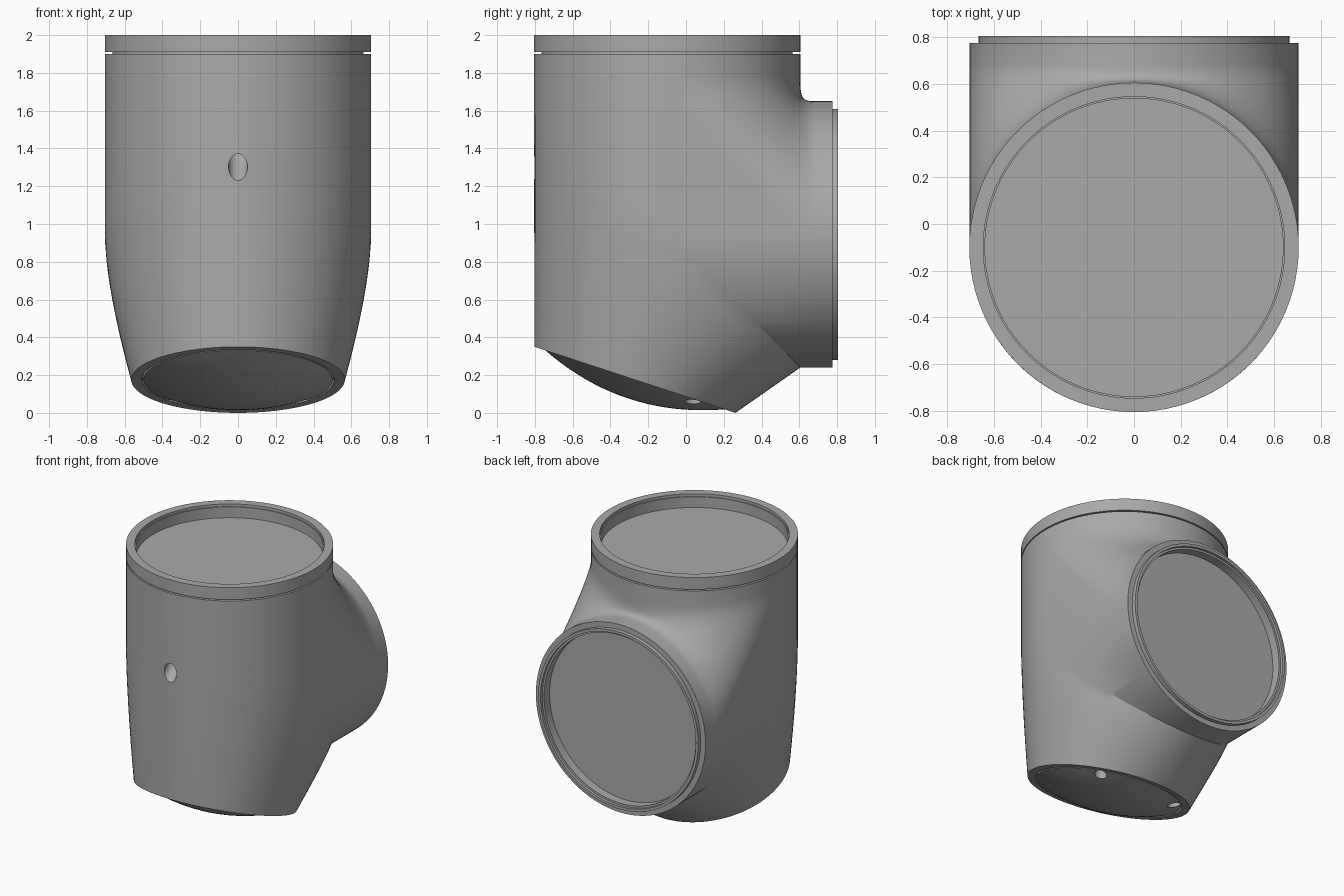
import bpy, bmesh, math
from mathutils import Vector, Matrix

if "Cube" in bpy.data.objects:
    bpy.data.objects.remove(bpy.data.objects["Cube"])

N = 96                      # sides of every round section
Q, H = N // 4, N // 2
R = 0.705                   # pipe radius
CY, CZ = -0.10, 0.945       # upright axis (y) and rear axis (z)
CAP = Vector((0, -0.27, 0.175))           # centre of tilted base
TILT = math.radians(18.2)
U = Vector((0, math.cos(TILT), -math.sin(TILT)))   # along the base plane
OUT = Vector((0, -math.sin(TILT), -math.cos(TILT)))  # out of the base

grey = bpy.data.materials.new("grey")
grey.diffuse_color = (0.40, 0.40, 0.40, 1)
grey.use_nodes = True
grey.node_tree.nodes["Principled BSDF"].inputs["Base Color"].default_value = grey.diffuse_color


def sc(i):
    a = 2 * math.pi * i / N
    return math.sin(a), math.cos(a)


def loop(bm, f):
    return [bm.verts.new(f(*sc(i))) for i in range(N)]


def top_ring(bm, r, z):
    return loop(bm, lambda s, c: (r * s, CY + r * c, z))


def rear_ring(bm, r, y):
    return loop(bm, lambda s, c: (r * s, y, CZ + r * c))


def base_ring(bm, r, h):
    return loop(bm, lambda s, c: CAP + Vector((r * s, 0, 0)) + U * r * c + OUT * h)


def strip(bm, a, b):
    for i in range(len(a) - 1):
        bm.faces.new((a[i], a[i + 1], b[i + 1], b[i]))


def chain(bm, rings, close=True):
    for a, b in zip(rings, rings[1:]):
        strip(bm, a + a[:1], b + b[:1])
    if close:
        bm.faces.new(rings[-1])


def finish(bm, name):
    bmesh.ops.recalc_face_normals(bm, faces=bm.faces)
    me = bpy.data.meshes.new(name)
    bm.to_mesh(me)
    bm.free()
    ob = bpy.data.objects.new(name, me)
    me.materials.append(grey)
    bpy.context.collection.objects.link(ob)
    return ob


# ---- housing: upright pipe, rear pipe, blend and tapered foot ----
bm = bmesh.new()
mitre = loop(bm, lambda s, c: (R * s, CY + R * c, CZ - R * c))
top = top_ring(bm, R, 1.78)
rear = rear_ring(bm, R, 0.68)
back = range(-Q, Q + 1)

# front half of the upright pipe, lower half of the rear pipe
front = range(Q, 3 * Q + 1)
strip(bm, [mitre[i] for i in front], [top[i] for i in front])
strip(bm, [mitre[i] for i in back], [rear[H - i] for i in back])

# smooth blend between the two pipes
K = 10
rows = [[top[i] for i in back]]
for k in range(1, K):
    t = k / K
    row = []
    for i in back:
        p0, p3 = top[i].co, rear[i].co
        p1, p2 = p0 - Vector((0, 0, 0.11)), p3 - Vector((0, 0.07, 0))
        row.append(bm.verts.new(p0 * (1 - t) ** 3 + p1 * 3 * t * (1 - t) ** 2
                                + p2 * 3 * t * t * (1 - t) + p3 * t ** 3))
    rows.append(row)
rows.append([rear[i] for i in back])
for a, b in zip(rows, rows[1:]):
    strip(bm, a, b)
# flat side webs
for side in (0, -1):
    bm.faces.new([mitre[Q if side else -Q]] + [row[side] for row in rows])

# top collar with groove and recessed floor
chain(bm, [top] + [top_ring(bm, r, z) for r, z in (
    (R, 1.90), (0.665, 1.90), (0.665, 1.91), (R, 1.91), (R, 2.0),
    (0.645, 2.0), (0.645, 1.98), (0.638, 1.98), (0.638, 1.90))])
# rear flange with lip and recessed floor
chain(bm, [rear] + [rear_ring(bm, r, y) for r, y in (
    (R, 0.775), (0.665, 0.775), (0.665, 0.805), (0.645, 0.805),
    (0.645, 0.785), (0.63, 0.785), (0.63, 0.72))])

# tapered foot from the mitre to the tilted base rim
foot = [mitre]
for k in range(1, 9):
    t = k / 8
    rx = R - (R - 0.565) * t ** 1.4

    def section(s, c):
        a = Vector((0, CY + R * c, CZ - R * c))
        p = a.lerp(CAP + U * 0.56 * c, t)
        p.x = rx * s
        return p
    foot.append(loop(bm, section))
chain(bm, foot + [base_ring(bm, 0.51, 0), base_ring(bm, 0.51, -0.025)])
housing = finish(bm, "elbow_housing")

# ---- domed base cap ----
bm = bmesh.new()
dome = [base_ring(bm, 0.50, -0.024)]
for k in range(10):
    r = 0.50 * (1 - k / 10)
    dome.append(base_ring(bm, r, 0.105 * (1 - (r / 0.5) ** 2)))
chain(bm, dome)
bm.faces.new(dome[0])
cap = finish(bm, "base_cap")


# ---- drilled holes ----
def drill(target, centre, axis, r, length):
    bm = bmesh.new()
    rot = axis.to_track_quat('Z', 'Y').to_matrix().to_4x4()
    bmesh.ops.create_cone(bm, cap_ends=True, segments=32, radius1=r, radius2=r,
                          depth=length, matrix=Matrix.Translation(centre) @ rot)
    cutter = finish(bm, "hole_cutter")
    cutter.hide_render = True
    mod = target.modifiers.new("hole", 'BOOLEAN')
    mod.operation, mod.solver, mod.object = 'DIFFERENCE', 'EXACT', cutter
    bpy.context.view_layer.objects.active = target
    bpy.ops.object.modifier_apply(modifier=mod.name)
    bpy.data.objects.remove(cutter)


# slanted front port
drill(housing, Vector((0, CY - R, 1.30)), Vector((0, 1, 1)).normalized(), 0.05, 0.36)
# two screw holes in the base
for sx in (-1, 1):
    p = CAP + Vector((sx * 0.325, 0, 0)) + U * 0.325
    drill(cap, p, OUT, 0.042, 0.4)
    drill(housing, p, OUT, 0.042, 0.2)

for ob in (housing, cap):
    bpy.ops.object.select_all(action='DESELECT')
    ob.select_set(True)
    bpy.context.view_layer.objects.active = ob
    bpy.ops.object.shade_smooth_by_angle(angle=math.radians(30))
